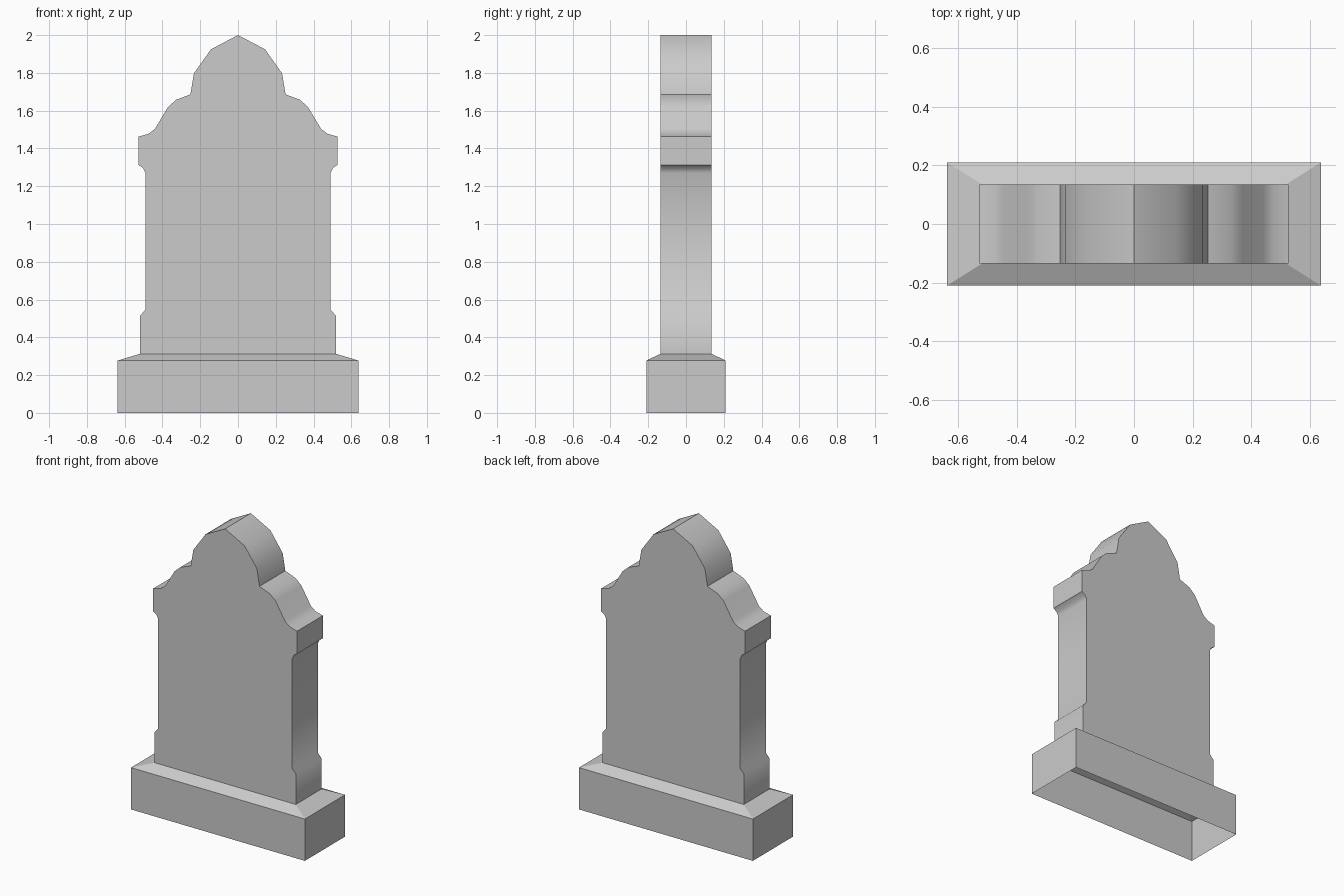
import bpy, bmesh, math

if "Cube" in bpy.data.objects:
    bpy.data.objects.remove(bpy.data.objects["Cube"])


def make_object(name, bm):
    bmesh.ops.recalc_face_normals(bm, faces=bm.faces)
    mesh = bpy.data.meshes.new(name)
    bm.to_mesh(mesh)
    bm.free()
    obj = bpy.data.objects.new(name, mesh)
    bpy.context.collection.objects.link(obj)
    return obj


def bridge(bm, a, b, closed=True):
    # quads between two matching rows of vertices
    n = len(a)
    for i in range(n if closed else n - 1):
        j = (i + 1) % n
        bm.faces.new((a[i], a[j], b[j], b[i]))


# Plinth: hollow shell, open underneath, with a sloped top rim
bm = bmesh.new()
rings = []
for hx, hy, z in [(0.637, 0.21, 0), (0.637, 0.21, 0.277), (0.518, 0.135, 0.313)]:
    rings.append([bm.verts.new((sx * hx, sy * hy, z))
                  for sx, sy in ((-1, -1), (1, -1), (1, 1), (-1, 1))])
for lower, upper in zip(rings, rings[1:]):
    bridge(bm, lower, upper)
make_object("plinth", bm)

# Headstone slab: right half of the outline, bottom to peak, mirrored
half = [(0.518, 0.313), (0.518, 0.515), (0.49, 0.546), (0.49, 1.27),
        (0.502, 1.295), (0.527, 1.313), (0.527, 1.463), (0.475, 1.477),
        (0.44, 1.503), (0.37, 1.62), (0.327, 1.658), (0.252, 1.686),
        (0.233, 1.798), (0.143, 1.925), (0, 2.0)]
outline = half + [(-x, z) for x, z in reversed(half[:-1])]

bm = bmesh.new()
front = [bm.verts.new((x, -0.135, z)) for x, z in outline]
back = [bm.verts.new((x, 0.135, z)) for x, z in outline]
bm.faces.new(front)
bm.faces.new(back)
bridge(bm, front, back, closed=False)  # underside stays open to the plinth
slab = make_object("headstone_slab", bm)

bpy.ops.object.select_all(action='DESELECT')
slab.select_set(True)
bpy.context.view_layer.objects.active = slab
bpy.ops.object.shade_smooth_by_angle(angle=math.radians(48))
